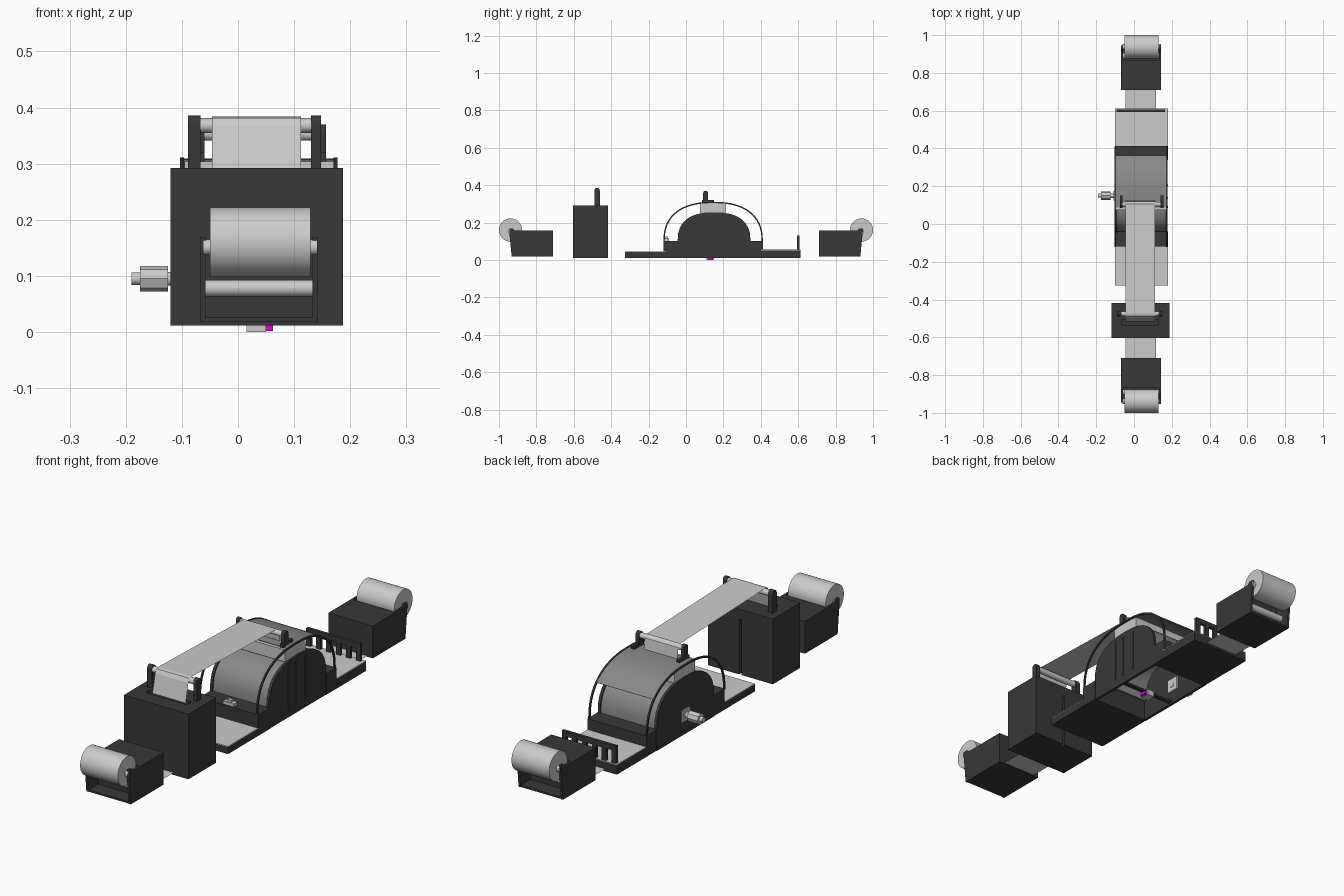
import bpy, bmesh, math
from mathutils import Matrix, Vector

if "Cube" in bpy.data.objects:
    bpy.data.objects.remove(bpy.data.objects["Cube"])


def material(name, c):
    m = bpy.data.materials.new(name)
    m.diffuse_color = (*c, 1)
    m.use_nodes = True
    m.node_tree.nodes["Principled BSDF"].inputs["Base Color"].default_value = m.diffuse_color
    return m


DARK = material("dark_plastic", (0.04, 0.04, 0.04))
MID = material("mid_grey", (0.25, 0.25, 0.25))
PINK = material("magenta", (0.8, 0.0, 0.7))


def finish(name, bm, mat=None, smooth=False):
    bmesh.ops.recalc_face_normals(bm, faces=bm.faces[:])
    me = bpy.data.meshes.new(name)
    bm.to_mesh(me)
    bm.free()
    ob = bpy.data.objects.new(name, me)
    bpy.context.collection.objects.link(ob)
    if mat:
        me.materials.append(mat)
    if smooth:
        bpy.ops.object.select_all(action='DESELECT')
        ob.select_set(True)
        bpy.context.view_layer.objects.active = ob
        bpy.ops.object.shade_smooth_by_angle(angle=math.radians(35))
    return ob


def box(name, x, y, z, mat=None):
    bm = bmesh.new()
    bmesh.ops.create_cube(bm, size=1)
    for v in bm.verts:
        v.co = [a + (b - a) * (c + 0.5) for (a, b), c in zip((x, y, z), v.co)]
    return finish(name, bm, mat)


def rod(name, x0, x1, y, z, r, mat=None, seg=32):
    bm = bmesh.new()
    m = Matrix.Translation(((x0 + x1) / 2, y, z)) @ Matrix.Rotation(math.pi / 2, 4, 'Y')
    bmesh.ops.create_cone(bm, cap_ends=True, segments=seg, radius1=r, radius2=r,
                          depth=abs(x1 - x0), matrix=m)
    return finish(name, bm, mat, seg > 8)


def prism(name, pts, x0, x1, mat=None, smooth=False):
    """Extrude a closed (y, z) outline along x."""
    bm = bmesh.new()
    f = bm.faces.new([bm.verts.new((x0, y, z)) for y, z in pts])
    new = bmesh.ops.extrude_face_region(bm, geom=[f])['geom']
    bmesh.ops.translate(bm, vec=(x1 - x0, 0, 0), verts=[v for v in new if isinstance(v, bmesh.types.BMVert)])
    return finish(name, bm, mat, smooth)


def sheet(name, path, x0, x1, mat=None):
    """Zero-thickness strip following a (y, z) path."""
    bm = bmesh.new()
    rows = [(bm.verts.new((x0, y, z)), bm.verts.new((x1, y, z))) for y, z in path]
    for a, b in zip(rows, rows[1:]):
        bm.faces.new((a[0], a[1], b[1], b[0]))
    return finish(name, bm, mat)


def arch(cy, a, z0, h, n, t0=0, t1=180, seg=24):
    """Flattened arch (superellipse); 0 degrees is the rear end."""
    out = []
    for i in range(seg + 1):
        t = math.radians(t0 + (t1 - t0) * i / seg)
        c, s = math.cos(t), max(math.sin(t), 0)
        out.append((cy + a * math.copysign(abs(c) ** (2 / n), c), z0 + h * s ** (2 / n)))
    return out


def cut(ob, x, y, z):
    c = box(ob.name + "_cutter", x, y, z)
    c.hide_render = True
    c.hide_set(True)
    m = ob.modifiers.new("cut", 'BOOLEAN')
    m.operation = 'DIFFERENCE'
    m.object = c
    m.solver = 'EXACT'


def post(name, x0, x1, y, z0, z1, w):
    cap = [(y + w * math.cos(math.pi * i / 10), z1 - w + w * math.sin(math.pi * i / 10)) for i in range(11)]
    prism(name, [(y + w, z0)] + cap + [(y - w, z0)], x0, x1, DARK)


# Roll holders at both ends
for tag, s in (("front", -1), ("rear", 1)):
    Y = lambda a, b: tuple(sorted((s * a, s * b)))
    for side, xa, xb in (("left", -0.068, -0.058), ("right", 0.133, 0.143)):
        prism(f"{tag}_holder_side_{side}",
              [(s * 0.71, 0.018), (s * 0.932, 0.018), (s * 0.945, 0.15), (s * 0.945, 0.168),
               (s * 0.925, 0.168), (s * 0.915, 0.157), (s * 0.71, 0.157)], xa, xb, DARK)
    box(f"{tag}_holder_floor", (-0.06, 0.135), Y(0.71, 0.93), (0.018, 0.026), DARK)
    box(f"{tag}_holder_body", (-0.06, 0.135), Y(0.71, 0.865), (0.022, 0.157), DARK)
    rod(f"{tag}_paper_roll", -0.05, 0.129, s * 0.938, 0.16, 0.062, seg=48)
    rod(f"{tag}_roll_axle", -0.062, 0.142, s * 0.938, 0.151, 0.014)
    rod(f"{tag}_guide_roller", -0.058, 0.133, s * 0.89, 0.078, 0.015)
    sheet(f"{tag}_lower_strip", [(s * 0.72, 0.022), (s * 0.59, 0.022)], -0.045, 0.117)

# Tall strip box with top recess and rear groove
tall = box("tall_box", (-0.12, 0.187), (-0.603, -0.418), (0.012, 0.292), DARK)
cut(tall, (-0.065, 0.13), (-0.535, -0.505), (0.25, 0.32))
cut(tall, (0.03, 0.04), (-0.45, -0.40), (-0.01, 0.25))
for side, xa, xb in (("left", -0.089, -0.067), ("right", 0.13, 0.148)):
    post(f"tall_box_post_{side}", xa, xb, -0.475, 0.285, 0.386, 0.014)
rod("tall_box_roller", -0.07, 0.133, -0.475, 0.368, 0.013)

# Base plates and hollow central plinth
box("front_plate", (-0.1, 0.18), (-0.325, -0.10), (0.012, 0.042), DARK)
box("front_plate_top", (-0.1, 0.18), (-0.325, -0.11), (0.042, 0.045))
box("rear_plate", (-0.1, 0.18), (0.40, 0.612), (0.012, 0.052), DARK)
box("rear_plate_top", (-0.1, 0.18), (0.40, 0.612), (0.052, 0.055))
box("plinth_front", (-0.1, 0.18), (-0.12, -0.04), (0.012, 0.102), DARK)
box("plinth_rear", (-0.1, 0.18), (0.34, 0.412), (0.012, 0.102), DARK)
box("plinth_latch", (0.01, 0.06), (-0.115, -0.09), (0.10, 0.115))
box("latch_tab", (0.025, 0.045), (-0.11, -0.095), (0.115, 0.125))

# Inner dome shell and dark end panels
dome = arch(0.15, 0.19, 0.1, 0.15, 2.5)
inner = arch(0.15, 0.182, 0.1, 0.142, 2.5)
prism("dome_shell", dome + inner[::-1], -0.09, 0.17, MID, True)
panel = [(0.345, 0.012)] + arch(0.15, 0.195, 0.1, 0.155, 2.5, seg=16) + [(-0.045, 0.012)]
for side, xa, xb in (("left", -0.102, -0.09), ("right", 0.166, 0.178)):
    prism(f"dome_end_{side}", panel, xa, xb, DARK)
for i, y in enumerate((0.09, 0.14, 0.205)):
    box(f"dome_end_rib_{i}", (0.178, 0.181), (y - 0.004, y + 0.004), (0.05, 0.235), DARK)

# Outer cover: thin rims at both ends and the rear upper panel
rim_out, rim_in = arch(0.145, 0.266, 0.1, 0.211, 2.4, seg=32), arch(0.145, 0.259, 0.1, 0.204, 2.4, seg=32)
for side, xa, xb in (("left", -0.103, -0.096), ("right", 0.17, 0.177)):
    prism(f"cover_rim_{side}", rim_out + rim_in[::-1], xa, xb, DARK)
cover_o = arch(0.145, 0.265, 0.1, 0.209, 2.4, 38, 99, 14)
cover_i = arch(0.145, 0.261, 0.1, 0.205, 2.4, 38, 99, 14)
prism("cover_panel", cover_o + cover_i[::-1], -0.097, 0.171, MID, True)
box("top_block", (-0.095, 0.17), (0.075, 0.215), (0.252, 0.304))

# Upper posts, roller and the strip running to the tall box
for side, xa, xb in (("left", -0.075, -0.06), ("right", 0.14, 0.157)):
    post(f"dome_post_{side}", xa, xb, 0.105, 0.30, 0.37, 0.013)
    box(f"dome_post_foot_{side}", (xa, xb), (0.085, 0.15), (0.30, 0.32), DARK)
rod("dome_roller", -0.062, 0.142, 0.105, 0.353, 0.012)
sheet("upper_strip", [(0.125, 0.305), (0.119, 0.355), (0.105, 0.367), (-0.475, 0.384),
                      (-0.488, 0.381), (-0.497, 0.365), (-0.515, 0.285)], -0.046, 0.112)

# Comb guide at the rear
box("comb_top", (-0.092, 0.165), (0.594, 0.607), (0.108, 0.13), DARK)
for i in range(6):
    x = -0.092 + i * 0.0474
    box(f"comb_tooth_{i}", (x, x + 0.02), (0.594, 0.607), (0.05, 0.112), DARK)

# Drive shaft on the left side, inner plate
rod("shaft_body", -0.175, -0.125, 0.15, 0.095, 0.023, seg=8)
rod("shaft_neck", -0.13, -0.08, 0.15, 0.095, 0.012)
rod("shaft_tip", -0.19, -0.17, 0.15, 0.095, 0.011)
box("shaft_plate", (-0.108, -0.1), (0.125, 0.175), (0.07, 0.12))
box("shaft_inner_plate", (-0.09, -0.082), (0.12, 0.18), (0.065, 0.125))

# Small sensor under the plinth
box("sensor_block", (0.015, 0.05), (0.11, 0.15), (0.0, 0.025))
box("sensor_tip", (0.05, 0.062), (0.115, 0.145), (0.002, 0.015), PINK)
box("sensor_bridge", (-0.095, 0.172), (0.12, 0.14), (0.018, 0.026), DARK)
